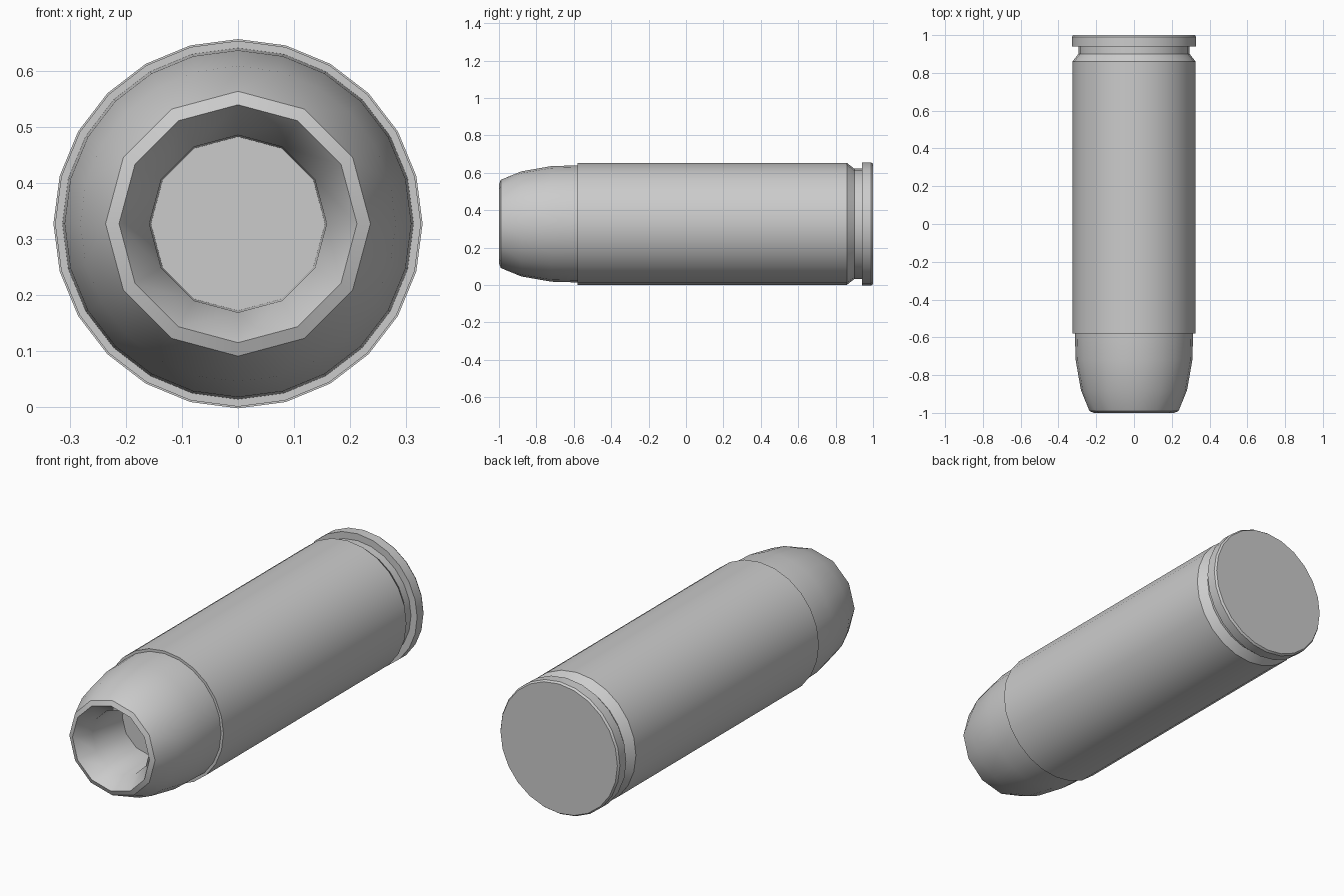
import bpy, bmesh
from math import sin, cos, tau, radians

if "Cube" in bpy.data.objects:
    bpy.data.objects.remove(bpy.data.objects["Cube"])

AXIS_Z = 0.327


def lathe(name, profile, cap_end=True):
    """Revolve (y, radius, sides) rings about the long axis; sides may halve or double."""
    bm = bmesh.new()
    rings = []
    for y, r, n in profile:
        rings.append([bm.verts.new((r * sin(tau * i / n), y, AXIS_Z - r * cos(tau * i / n)))
                      for i in range(n)])
    for a, b in zip(rings, rings[1:]):
        if len(a) == len(b):
            n = len(a)
            for i in range(n):
                j = (i + 1) % n
                bm.faces.new((a[i], a[j], b[j], b[i]))
        else:
            fine, coarse = (a, b) if len(a) > len(b) else (b, a)
            n = len(coarse)
            for i in range(n):
                j = (i + 1) % n
                m = fine[2 * i + 1]
                bm.faces.new((fine[2 * i], m, coarse[i]))
                bm.faces.new((m, coarse[j], coarse[i]))
                bm.faces.new((m, fine[2 * j], coarse[j]))
    if cap_end:
        bm.faces.new(rings[-1])
    bmesh.ops.recalc_face_normals(bm, faces=bm.faces)
    # make an open shell face outward: its widest wall must point away from the axis
    bm.faces.ensure_lookup_table()
    side = max(bm.faces, key=lambda f: f.calc_area() * (abs(f.normal.y) < 0.3))
    c = side.calc_center_median()
    if side.normal.x * c.x + side.normal.z * (c.z - AXIS_Z) < 0:
        bmesh.ops.reverse_faces(bm, faces=bm.faces)
    me = bpy.data.meshes.new(name)
    bm.to_mesh(me)
    bm.free()
    ob = bpy.data.objects.new(name, me)
    bpy.context.collection.objects.link(ob)
    bpy.ops.object.select_all(action='DESELECT')
    ob.select_set(True)
    bpy.context.view_layer.objects.active = ob
    bpy.ops.object.shade_smooth_by_angle(angle=radians(33))
    return ob


# Long case: mouth edge, wall, extractor groove, rim and flat base
lathe("case", [
    (-0.58, 0.312, 24), (-0.58, 0.326, 24), (0.86, 0.326, 24),
    (0.90, 0.295, 24), (0.94, 0.295, 24),
    (0.94, 0.329, 24), (0.99, 0.329, 24), (1.0, 0.322, 24),
])

# Rounded tip with a lip, funnel and flat-bottomed hollow
lathe("hollow_tip", [
    (-0.58, 0.313, 24), (-0.72, 0.309, 24), (-0.88, 0.281, 24),
    (-0.99, 0.236, 12), (-1.0, 0.212, 12),
    (-0.92, 0.158, 12), (-0.69, 0.155, 12),
])
